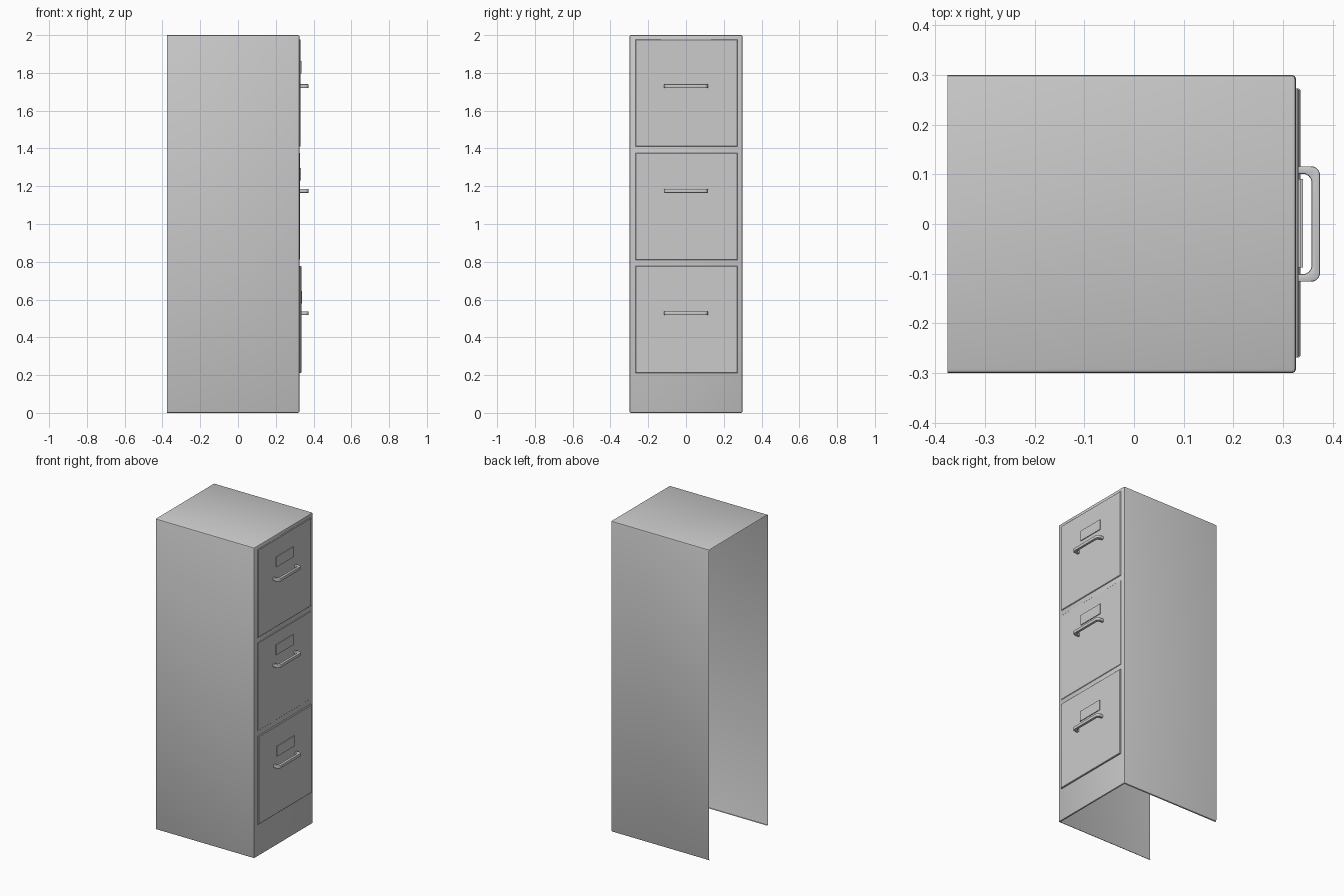
import bpy, bmesh
from math import sin, cos, pi

if "Cube" in bpy.data.objects:
    bpy.data.objects.remove(bpy.data.objects["Cube"])


def finish(bm, name):
    bmesh.ops.recalc_face_normals(bm, faces=bm.faces)
    me = bpy.data.meshes.new(name)
    bm.to_mesh(me)
    bm.free()
    ob = bpy.data.objects.new(name, me)
    bpy.context.collection.objects.link(ob)
    return ob


def box(lo, hi):
    bm = bmesh.new()
    bmesh.ops.create_cube(bm, size=1)
    for v in bm.verts:
        v.co = [(a + b) / 2 + c * (b - a) for a, b, c in zip(lo, hi, v.co)]
    return bm


def bevel(bm, edges, width, segments):
    bmesh.ops.bevel(bm, geom=edges, offset=width, segments=segments,
                    profile=0.5, affect='EDGES', clamp_overlap=True)


def smooth(ob):
    bpy.ops.object.select_all(action='DESELECT')
    ob.select_set(True)
    bpy.context.view_layer.objects.active = ob
    bpy.ops.object.shade_smooth_by_angle(angle=0.6)


# Cabinet shell: rounded edges, open back (-x) and open bottom
BACK, FRONT = -0.375, 0.326
bm = box((BACK, -0.3, 0), (FRONT, 0.3, 2))
edges = [e for e in bm.edges if any(v.co.x > 0 for v in e.verts)]
bevel(bm, edges, 0.009, 2)
bm.normal_update()
bmesh.ops.delete(bm, geom=[f for f in bm.faces if f.normal.x < -0.99 or f.normal.z < -0.99],
                 context='FACES')
me_shell = finish(bm, "cabinet_shell")
# Make the open shell's normals point outwards
bm = bmesh.new()
bm.from_mesh(me_shell.data)
bm.normal_update()
if max(bm.faces, key=lambda f: f.calc_center_median().z).normal.z < 0:
    bmesh.ops.reverse_faces(bm, faces=bm.faces)
bm.to_mesh(me_shell.data)
bm.free()
smooth(me_shell)


def corner(cx, cy, r, n=6):
    """Quarter arc from +x to +y."""
    return [(cx + r * cos(pi / 2 * i / n), cy + r * sin(pi / 2 * i / n)) for i in range(n + 1)]


def handle(name, z):
    # Flat U-shaped outline, mirrored in y, extruded in z
    outer = corner(0.374 - 0.018, 0.116 - 0.018, 0.018) + [(0.325, 0.116)]
    inner = [(0.325, 0.101)] + corner(0.357 - 0.018, 0.101 - 0.018, 0.018)[::-1]
    half = outer + inner
    pts = half + [(x, -y) for x, y in reversed(half)]
    bm = bmesh.new()
    face = bm.faces.new([bm.verts.new((x, y, z - 0.01)) for x, y in pts])
    ext = bmesh.ops.extrude_face_region(bm, geom=[face])
    for v in ext['geom']:
        if isinstance(v, bmesh.types.BMVert):
            v.co.z += 0.02
    rims = [e for e in bm.edges if abs(e.verts[0].co.z - e.verts[1].co.z) < 1e-6]
    bevel(bm, rims, 0.003, 2)
    smooth(finish(bm, name))


# Drawers: bottom z, panel front x, handle z, label z
drawers = {
    "bottom": (0.21, 0.335, 0.528, 0.613),
    "middle": (0.81, 0.329, 1.175, 1.264),
    "top": (1.41, 0.331, 1.73, 1.83),
}
for key, (z, x, hz, lz) in drawers.items():
    bm = box((0.318, -0.268, z), (x, 0.272, z + 0.567))
    front = [e for e in bm.edges if all(v.co.x > x - 1e-4 for v in e.verts)]
    bevel(bm, front, 0.003, 1)
    finish(bm, key + "_drawer_front")
    finish(box((0.32, -0.087, lz - 0.033), (x + 0.005, 0.09, lz + 0.033)), key + "_label_plate")
    handle(key + "_handle", hz)
